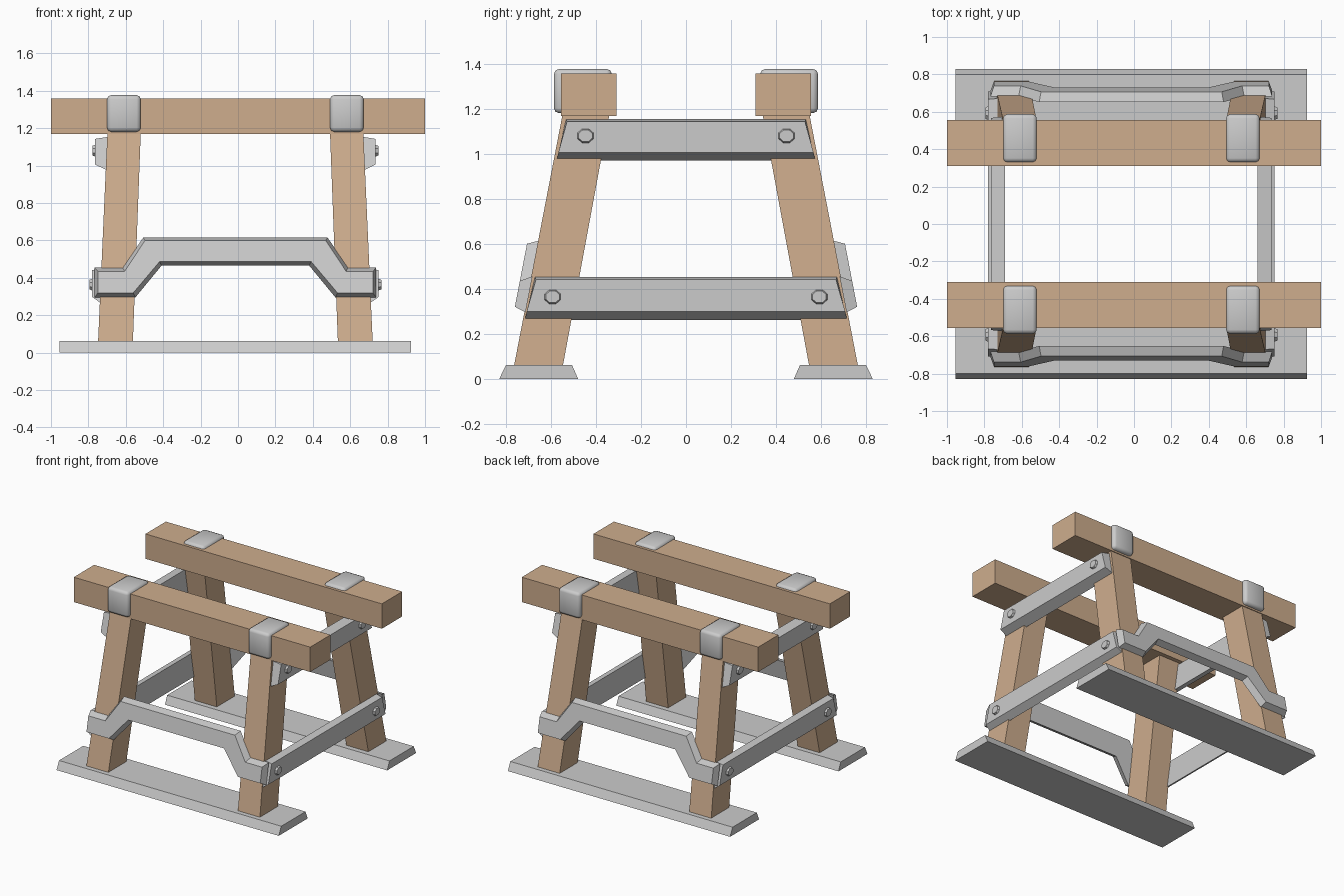
import bpy, bmesh, math
from mathutils import Matrix

if "Cube" in bpy.data.objects:
    bpy.data.objects.remove(bpy.data.objects["Cube"])

CX = -0.014          # frame is slightly off-centre under the beams
wood = bpy.data.materials.new("wood")
wood.diffuse_color = (0.62, 0.42, 0.27, 1)
wood.use_nodes = True
wood.node_tree.nodes["Principled BSDF"].inputs["Base Color"].default_value = wood.diffuse_color


def finish(name, bm, mat=None):
    bmesh.ops.recalc_face_normals(bm, faces=bm.faces[:])
    me = bpy.data.meshes.new(name)
    bm.to_mesh(me)
    bm.free()
    ob = bpy.data.objects.new(name, me)
    bpy.context.collection.objects.link(ob)
    if mat:
        me.materials.append(mat)
    return ob


def loft(name, ring_a, ring_b, mat=None):
    """Closed solid between two matching rings of points."""
    bm = bmesh.new()
    a = [bm.verts.new(p) for p in ring_a]
    b = [bm.verts.new(p) for p in ring_b]
    n = len(a)
    bm.faces.new(a)
    bm.faces.new(b[::-1])
    for i in range(n):
        j = (i + 1) % n
        bm.faces.new((a[i], a[j], b[j], b[i]))
    return finish(name, bm, mat)


def rect(x0, x1, y0, y1, z):
    return [(x0, y0, z), (x1, y0, z), (x1, y1, z), (x0, y1, z)]


def leg_face(z):
    """Distance from the centre plane to the outer leg face at height z."""
    return 0.764 - 0.193 * (z - 0.06)


def arch(half):
    """Full arched outline from its right half (three upper, three lower points)."""
    up, low = half[:3], half[3:]
    return ([(-x, z) for x, z in up] + up[::-1]
            + low[::-1] + [(-x, z) for x, z in low])


rail_back = arch([(.753, .455), (.603, .455), (.493, .615),
                  (.395, .465), (.535, .295), (.753, .295)])
rail_face = arch([(.735, .435), (.592, .435), (.483, .600),
                  (.405, .487), (.546, .320), (.735, .320)])

for sy, side in ((-1, "front"), (1, "back")):
    # top beam
    loft(side + "_beam", rect(-1, 1, sy * .31, sy * .556, 1.168),
         rect(-1, 1, sy * .31, sy * .556, 1.358), wood)
    # foot plate with sloped long edges
    loft(side + "_foot_plate", rect(CX - .94, CX + .94, sy * .48, sy * .83, 0),
         rect(CX - .94, CX + .94, sy * .507, sy * .80, .062))
    # arched rail with chamfered face, leaning with the legs
    loft(side + "_arched_rail",
         [(CX + x, sy * (leg_face(z) - .005), z) for x, z in rail_back],
         [(CX + x, sy * (leg_face(z) + .047), z) for x, z in rail_face])

    for sx, end in ((-1, "left"), (1, "right")):
        # splayed leg
        loft(f"{side}_{end}_leg",
             rect(CX + sx * .548, CX + sx * .734, sy * .547, sy * .764, .06),
             rect(CX + sx * .505, CX + sx * .683, sy * .336, sy * .544, 1.2), wood)
        # rounded strap over the outer corner of the beam
        bm = bmesh.new()
        bmesh.ops.create_cube(bm, size=1, matrix=Matrix.Translation(
            (CX + sx * .596, sy * .4585, 1.279)) @ Matrix.Diagonal((.18, .257, .196, 1)))
        bmesh.ops.bevel(bm, geom=bm.edges[:], offset=.022, segments=2,
                        profile=.5, affect='EDGES')
        for f in bm.faces:
            f.smooth = True
        finish(f"{side}_{end}_strap", bm)

# side crossbars: name, inner x, outer x, ring (y, z), bolt (y, z)
bars = [
    ("upper", .675, .750, (.575, .97), (.533, 1.155), (.447, 1.08)),
    ("lower", .715, .766, (.716, .262), (.671, .453), (.593, .364)),
]
for level, xi, xo, (yb, zb), (yt, zt), (by, bz) in bars:
    for sx, end in ((-1, "left"), (1, "right")):
        back = [(-yb, zb), (yb, zb), (yt, zt), (-yt, zt)]
        fb, ft = yb - .008, yt - .004
        face = [(-fb, zb + .036), (fb, zb + .036), (ft, zt - .012), (-ft, zt - .012)]
        loft(f"{level}_{end}_crossbar",
             [(CX + sx * xi, y, z) for y, z in back],
             [(CX + sx * xo, y, z) for y, z in face])
        # eight-sided bolt heads
        for sy, side in ((-1, "front"), (1, "back")):
            ring = [(math.cos(a), math.sin(a)) for a in
                    (math.tau * (i + .5) / 8 for i in range(8))]
            loft(f"{level}_{end}_{side}_bolt",
                 [(CX + sx * (xo - .006), sy * by + .041 * c, bz + .036 * s) for c, s in ring],
                 [(CX + sx * (xo + .014), sy * by + .033 * c, bz + .028 * s) for c, s in ring])
